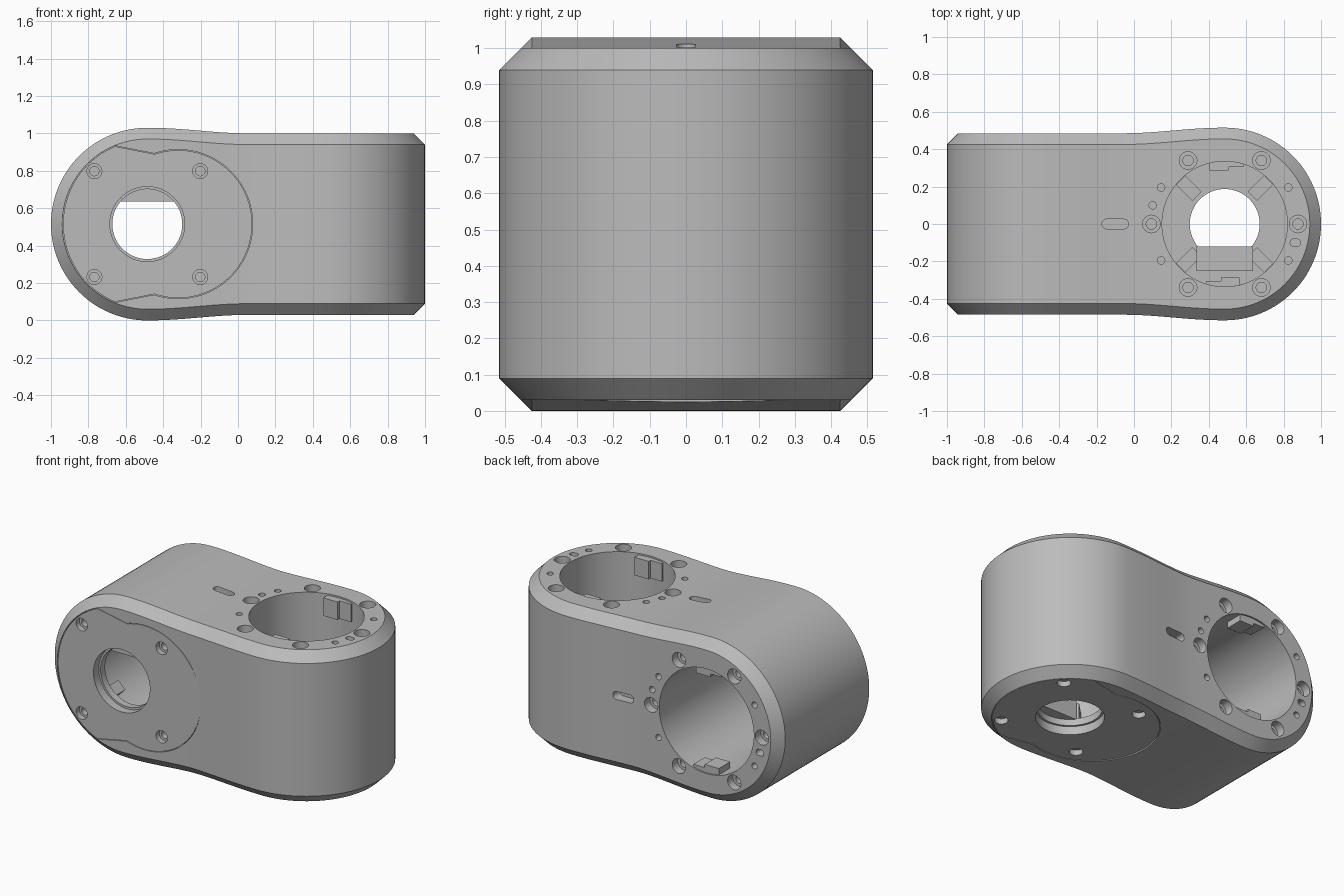
import bpy, bmesh, math
from mathutils import Matrix

if "Cube" in bpy.data.objects:
    bpy.data.objects.remove(bpy.data.objects["Cube"])

R, W, AX, MID, CH = 0.515, 0.485, 0.485, 0.515, 0.06   # boss radius, half width, axis x, mid height, chamfer

grey = bpy.data.materials.new("machined_grey")
grey.diffuse_color = (0.5, 0.5, 0.5, 1)
grey.use_nodes = True
grey.node_tree.nodes["Principled BSDF"].inputs["Base Color"].default_value = grey.diffuse_color

# Each station is built in a local frame: axis on z, opening at +z, cover at -z
STATIONS = {
    "top": Matrix(((1, 0, 0, AX), (0, 1, 0, 0), (0, 0, 1, MID), (0, 0, 0, 1))),
    "back": Matrix(((-1, 0, 0, -AX), (0, 0, 1, 0), (0, 1, 0, MID), (0, 0, 0, 1))),
}


def circle(cx, cy, r, n=32):
    return [(cx + r * math.cos(2 * math.pi * i / n), cy + r * math.sin(2 * math.pi * i / n)) for i in range(n)]


def pill(x0, r0, x1, r1, n=96, y=0):
    """Outline round a circle at x0 (right) and a circle at x1 (left)."""
    lean = math.acos((r1 - r0) / (x0 - x1)) if x0 != x1 else 0
    split = math.pi - lean
    pts = []
    for i in range(n):
        a = 2 * math.pi * i / n
        d = a if a <= math.pi else 2 * math.pi - a
        cx, r = (x0, r0) if d < split else (x1, r1)
        pts.append((cx + r * math.cos(a), y + r * math.sin(a)))
    return pts


def box(x0, x1, y0, y1):
    return [(x0, y0), (x1, y0), (x1, y1), (x0, y1)]


def loft(bm, *rings):
    """Closed solid through (outline, z) rings."""
    loops = [[bm.verts.new((x, y, z)) for x, y in pts] for pts, z in rings]
    for a, b in zip(loops, loops[1:]):
        for i in range(len(a)):
            j = (i + 1) % len(a)
            bm.faces.new((a[i], a[j], b[j], b[i]))
    bm.faces.new(loops[0][::-1])
    bm.faces.new(loops[-1])


def counterbore(bm, x, y, r, r2, z0, z1, z2, n=32):
    loft(bm, (circle(x, y, r, n), z0), (circle(x, y, r, n), z1),
         (circle(x, y, r2, n), z1), (circle(x, y, r2, n), z2))


def make(name, bm, matrix=Matrix()):
    bm.transform(matrix)
    bmesh.ops.recalc_face_normals(bm, faces=bm.faces)
    me = bpy.data.meshes.new(name)
    bm.to_mesh(me)
    bm.free()
    ob = bpy.data.objects.new(name, me)
    bpy.context.collection.objects.link(ob)
    me.materials.append(grey)
    return ob


def activate(ob):
    bpy.ops.object.select_all(action='DESELECT')
    ob.select_set(True)
    bpy.context.view_layer.objects.active = ob


def cut(ob, cutter):
    activate(ob)
    mod = ob.modifiers.new("cut", 'BOOLEAN')
    mod.operation, mod.solver, mod.object = 'DIFFERENCE', 'EXACT', cutter
    bpy.ops.object.modifier_apply(modifier=mod.name)
    bpy.data.objects.remove(cutter)


def smooth(ob):
    activate(ob)
    bpy.ops.object.shade_smooth_by_angle(angle=math.radians(30))


# --- Housing: two crossed profiles meeting along a chamfered seam ---
def half(x):
    if x <= -AX:
        return math.sqrt(max(0, R * R - (x + AX) ** 2))
    return W + (R - W) * 0.5 * (1 + math.cos(math.pi * min(1, (x + AX) / 0.55)))


def inset(x):
    """Profile point at x moved inward by the chamfer."""
    if x <= -AX:
        k = (R - CH) / R
        return -AX + (x + AX) * k, half(x) * k
    slope = (half(x + 1e-4) - half(max(x - 1e-4, -AX))) / 2e-4
    d = math.hypot(1, slope)
    return x + CH * slope / d, half(x) - CH / d


N = 28
arc = [-AX - R * math.cos(math.pi / 2 * i / N) for i in range(N)]
xs = arc + [-AX + 2 * AX * i / N for i in range(N + 1)] + [-x for x in arc[::-1]]
seam_a, seam_b = [], []
for x in xs:
    bx, by = inset(-x)
    seam_a.append((-bx, by, half(-bx)))
    ax, az = inset(x)
    seam_b.append((ax, half(-ax), az))

bm = bmesh.new()


def quad(*pts):
    bm.faces.new([bm.verts.new(p) for p in pts])


for i in range(len(xs) - 1):
    a, a2, b, b2 = seam_a[i], seam_a[i + 1], seam_b[i], seam_b[i + 1]
    for s in (1, -1):
        # wall of the lying boss, then wall of the standing boss
        quad(*[(p[0], q * p[1], s * p[2]) for p, q in ((a, 1), (a2, 1), (a2, -1), (a, -1))])
        quad(*[(p[0], s * p[1], q * p[2]) for p, q in ((b, 1), (b2, 1), (b2, -1), (b, -1))])
        for t in (1, -1):
            quad(*[(p[0], s * p[1], t * p[2]) for p in (a, a2, b2, b)])
bmesh.ops.remove_doubles(bm, verts=bm.verts, dist=1e-5)
bmesh.ops.dissolve_degenerate(bm, edges=bm.edges, dist=1e-6)
housing = make("housing", bm, Matrix.Translation((0, 0, MID)))

# --- Bores, bolt holes, pin holes and slots ---
for name, mat in STATIONS.items():
    bm = bmesh.new()
    pocket = pill(0, 0.4535, -0.165, 0.3985)
    bore = circle(0, 0, 0.335, 96)
    loft(bm, (pocket, -0.6), (pocket, -0.385), (bore, -0.385), (bore, 0.6))
    for k in range(6):
        a = math.pi / 3 * k
        counterbore(bm, 0.392 * math.cos(a), 0.392 * math.sin(a), 0.047, 0.028, 0.6, 0.43, 0.34)
    pins = [(sx * 0.34, sy * 0.195) for sx in (1, -1) for sy in (1, -1)] + [(-0.385, 0.1)]
    for x, y in pins:
        loft(bm, (circle(x, y, 0.02, 16), 0.6), (circle(x, y, 0.02, 16), 0.4))
    oval = pill(0.385, 0.02, 0.37, 0.02, 24, -0.1)
    loft(bm, (oval, 0.6), (oval, 0.42))
    slot = pill(-0.54, 0.026, -0.63, 0.026, 32)
    loft(bm, (slot, 0.6), (slot, 0.43))
    cut(housing, make("cutter", bm, mat))
smooth(housing)

for name, mat in STATIONS.items():
    # --- Cover plate with central hole and four screw holes ---
    bm = bmesh.new()
    rim = pill(0, 0.45, -0.165, 0.395)
    loft(bm, (rim, -0.484), (rim, -0.385))
    cover = make(name + "_station_cover", bm, mat)
    bm = bmesh.new()
    counterbore(bm, 0, 0, 0.2, 0.187, -0.6, -0.43, -0.3, 64)
    for sx in (1, -1):
        for sy in (1, -1):
            counterbore(bm, sx * 0.283, sy * 0.283, 0.04, 0.025, -0.6, -0.45, -0.41)
    cut(cover, make("cutter", bm, mat))
    smooth(cover)

    # --- Locating teeth in the mouth of the bore ---
    bm = bmesh.new()
    for s in (1, -1):
        loft(bm, *[(box(-0.08 * s, 0.02 * s, 0.285 * s, 0.36 * s), z) for z in (0.36, 0.475)])
        loft(bm, *[(box(0.02 * s, 0.1 * s, 0.305 * s, 0.35 * s), z) for z in (0.36, 0.475)])
    make(name + "_station_teeth", bm, mat)

    # --- Diagonal ribs and connector block on the bore floor ---
    bm = bmesh.new()
    for k in range(4):
        part = bmesh.new()
        loft(part, (box(0.21, 0.333, -0.035, 0.035), -0.39), (box(0.21, 0.333, -0.035, 0.035), -0.27))
        part.transform(Matrix.Rotation(math.pi / 4 + math.pi / 2 * k, 4, 'Z'))
        me = bpy.data.meshes.new("rib")
        part.to_mesh(me)
        part.free()
        bm.from_mesh(me)
        bpy.data.meshes.remove(me)
    make(name + "_station_ribs", bm, mat)
    bm = bmesh.new()
    s = -1 if name == "top" else 1
    block = box(-0.15, 0.15, 0.12 * s, 0.25 * s)
    loft(bm, (block, -0.39), (block, -0.05))
    make(name + "_station_connector", bm, mat)
